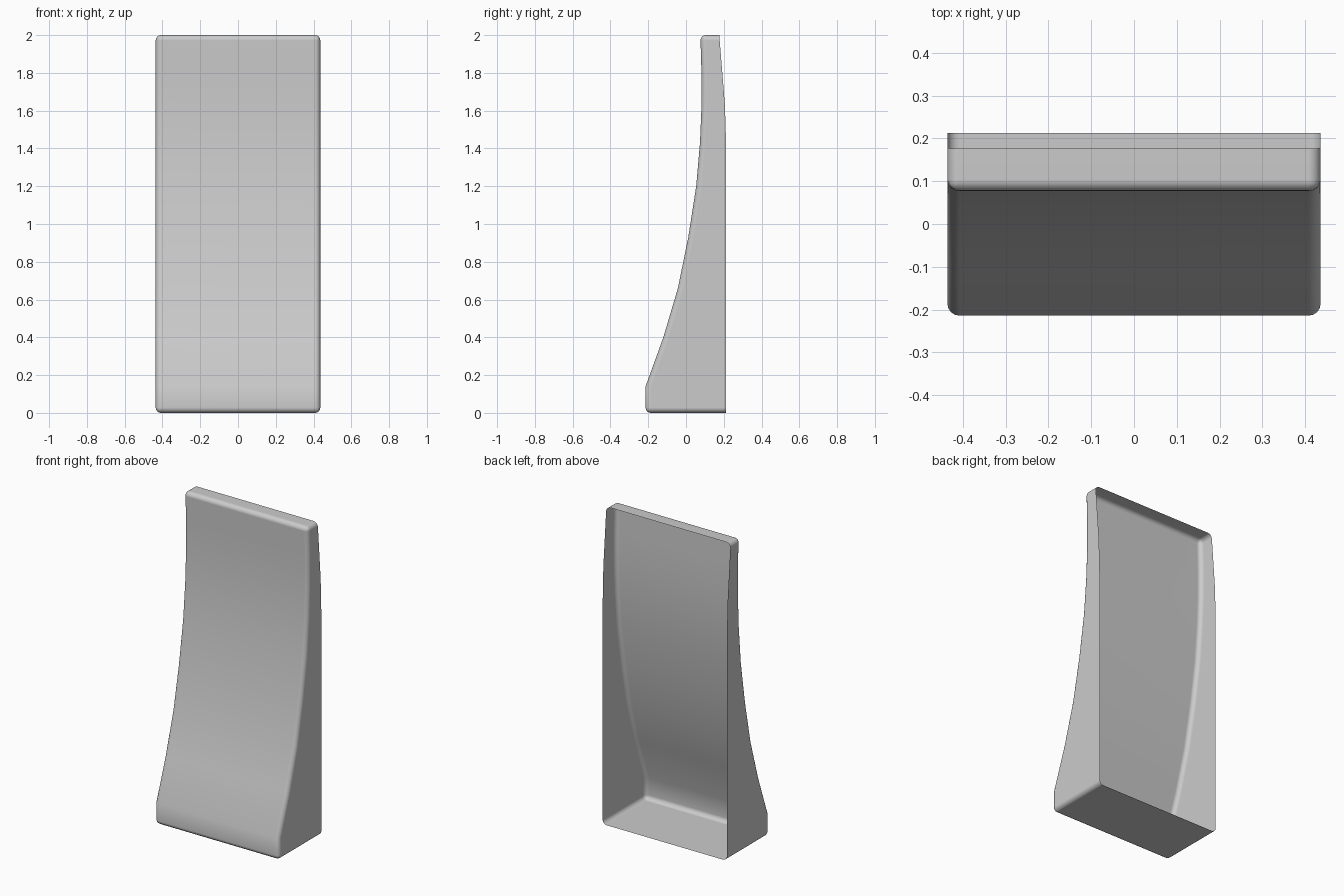
import bpy, bmesh

if "Cube" in bpy.data.objects:
    bpy.data.objects.remove(bpy.data.objects["Cube"])

HALF_W = 0.436

# Side profile (y, z): curved front from bottom to top, then the open back from top to bottom
front = [(-0.214, 0.0), (-0.214, 0.14), (-0.12, 0.40), (-0.043, 0.66), (0.012, 0.93),
         (0.054, 1.20), (0.074, 1.43), (0.082, 1.62), (0.082, 1.80), (0.076, 2.0)]
back = [(0.176, 2.0), (0.206, 1.63), (0.213, 1.40), (0.213, 0.0)]
profile = front + back

bm = bmesh.new()
left = [bm.verts.new((-HALF_W, y, z)) for y, z in profile]
right = [bm.verts.new((HALF_W, y, z)) for y, z in profile]

# Side walls
bm.faces.new(left)
bm.faces.new(right)

# Front panel, top and floor; the back stays open
n, nf = len(profile), len(front)
for i in list(range(nf)) + [n - 1]:
    j = (i + 1) % n
    bm.faces.new((left[i], left[j], right[j], right[i]))
bmesh.ops.recalc_face_normals(bm, faces=bm.faces[:])
if sum(f.normal.y * f.calc_area() for f in bm.faces) > 0:
    bmesh.ops.reverse_faces(bm, faces=bm.faces[:])

# Round every sharp edge except the open rim
sharp = [e for e in bm.edges if len(e.link_faces) == 2 and e.calc_face_angle() > 0.9]
bmesh.ops.bevel(bm, geom=sharp, offset=0.028, offset_type='OFFSET', segments=4,
                profile=0.5, affect='EDGES', clamp_overlap=True)

mesh = bpy.data.meshes.new("curved_shell")
bm.to_mesh(mesh)
bm.free()
shell = bpy.data.objects.new("curved_shell", mesh)
bpy.context.collection.objects.link(shell)

# Smooth shading with clean flat panels
bpy.context.view_layer.objects.active = shell
shell.select_set(True)
bpy.ops.object.shade_smooth_by_angle(angle=0.7)
normals = shell.modifiers.new("weighted_normals", 'WEIGHTED_NORMAL')
normals.keep_sharp = True
